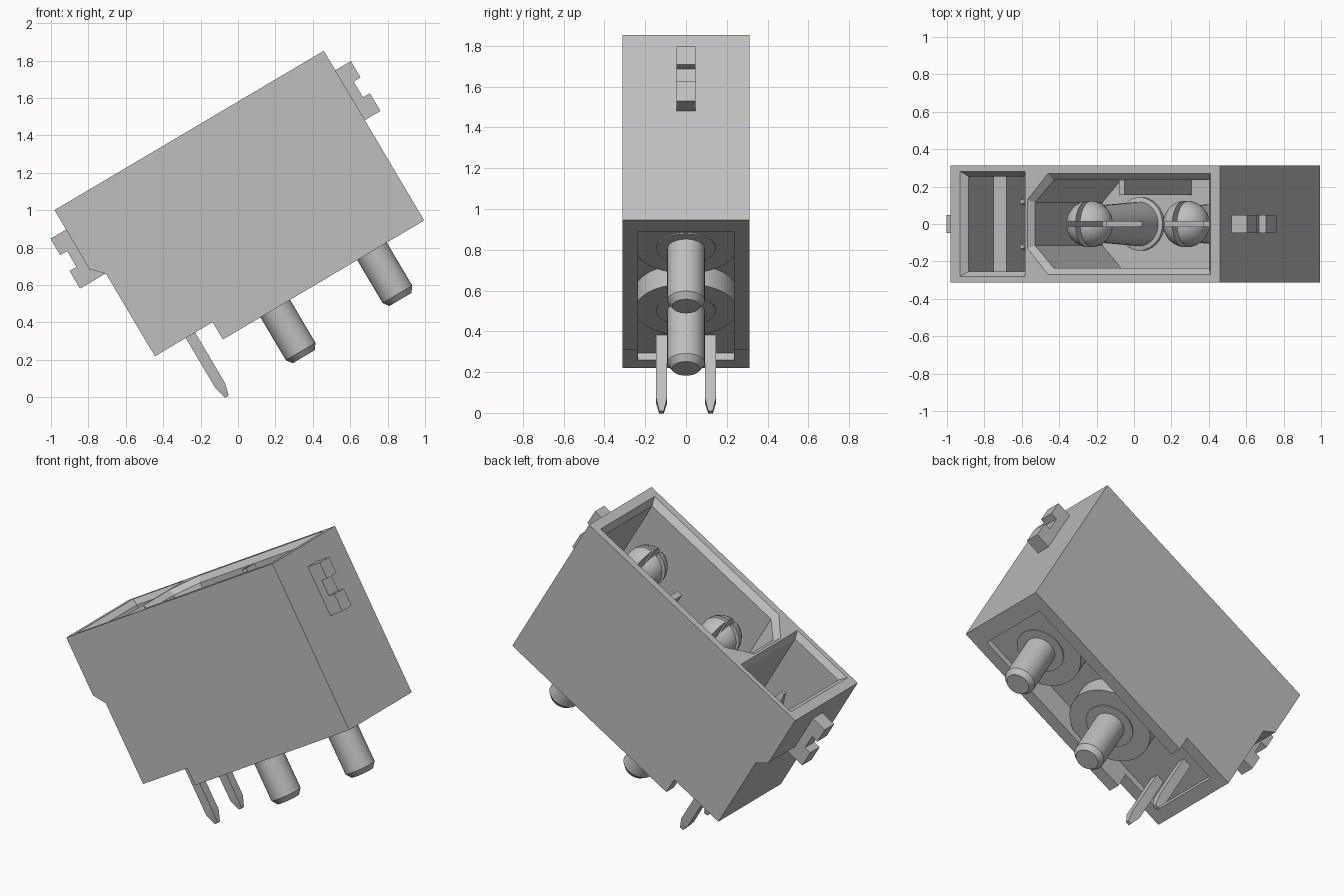
import bpy, bmesh, math
from mathutils import Matrix, Vector

cube = bpy.data.objects.get("Cube")
if cube:
    bpy.data.objects.remove(cube)

TILT = Matrix.Rotation(math.radians(-30.6), 4, 'Y')
parts = []

grey = bpy.data.materials.new("light_grey")
grey.use_nodes = True
colour = (0.52, 0.52, 0.52, 1)
grey.diffuse_color = colour
grey.node_tree.nodes["Principled BSDF"].inputs["Base Color"].default_value = colour


def loft(name, rings):
    """Closed solid through rings of equally many points."""
    bm = bmesh.new()
    loops = [[bm.verts.new(p) for p in ring] for ring in rings]
    n = len(loops[0])
    for a, b in zip(loops, loops[1:]):
        for i in range(n):
            j = (i + 1) % n
            bm.faces.new((a[i], a[j], b[j], b[i]))
    bm.faces.new(loops[0][::-1])
    bm.faces.new(loops[-1])
    bmesh.ops.recalc_face_normals(bm, faces=bm.faces)
    mesh = bpy.data.meshes.new(name)
    bm.to_mesh(mesh)
    bm.free()
    mesh.materials.append(grey)
    obj = bpy.data.objects.new(name, mesh)
    bpy.context.collection.objects.link(obj)
    parts.append(obj)
    return obj


def side_prism(name, outline, half_width):
    return loft(name, [[(u, y, v) for u, v in outline]
                       for y in (-half_width, half_width)])


def rect(u0, u1, y0, y1):
    return [(u0, y0), (u1, y0), (u1, y1), (u0, y1)]


def up_prism(name, outline, low, high):
    return loft(name, [[(u, y, v) for u, y in outline] for v in (low, high)])


def lathe(name, u, profile, sides=40):
    angles = [2 * math.pi * i / sides for i in range(sides)]
    return loft(name, [[(u + r * math.cos(t), r * math.sin(t), v) for t in angles]
                       for r, v in profile])


def cut(target, cutter, operation='DIFFERENCE'):
    mod = target.modifiers.new("cut", 'BOOLEAN')
    mod.operation, mod.solver, mod.object = operation, 'EXACT', cutter
    graph = bpy.context.evaluated_depsgraph_get()
    mesh = bpy.data.meshes.new_from_object(target.evaluated_get(graph))
    target.modifiers.clear()
    target.data = mesh
    parts.remove(cutter)
    bpy.data.objects.remove(cutter)


def cavity(name, inner, rim, floor):
    """Well with a bevelled mouth at the top."""
    return loft(name, [[(u, y, v) for u, y in outline] for outline, v in
                       ((inner, floor), (inner, 1.325), (rim, 1.362), (rim, 1.45))])


# Housing shell
TOP, BASE, STEP = 1.361, 0.307, 0.415
housing = side_prism("housing", [
    (-0.335, TOP), (1.338, TOP), (1.338, BASE), (0.088, BASE), (0.088, STEP),
    (-0.271, STEP), (-0.271, 0.927), (-0.335, 0.994)], 0.312)

# Signal well, with a ledge on its outer side
cut(housing, cavity("well", rect(-0.245, 0.105, -0.255, 0.255),
                    rect(-0.276, 0.13, -0.282, 0.282), 1.06))
cut(housing, up_prism("deep_well", rect(-0.165, 0.105, -0.255, 0.255), 0.55, 1.1))

# Power well, with two clipped corners
def power_outline(u0, u1, corner, y0, y1):
    return [(u0, -y0), (corner, -y1), (u1, -y1), (u1, y1), (corner, y1), (u0, y0)]

cut(housing, cavity("power_well", power_outline(0.17, 1.25, 0.285, 0.115, 0.235),
                    power_outline(0.142, 1.28, 0.27, 0.13, 0.27), 0.62))

# Shallow recess underneath
cut(housing, up_prism("recess", rect(-0.19, 1.23, -0.235, 0.235), 0.2, 0.455))

# Key rib on the back wall of the power well
up_prism("key_rib", rect(0.69, 0.725, 0.155, 0.25), 0.61, 1.325)

# Side latch tabs, one mirrored from the other
for name, centre, sign in (("right_latch", 0.5015, 1), ("left_latch", 0.5015, -1)):
    outline = [(0.75, 0.93), (0.933, 0.93), (0.933, 1.04), (0.89, 1.04),
               (0.89, 1.138), (0.933, 1.138), (0.933, 1.24), (0.82, 1.24)]
    side_prism(name, [(centre + sign * d, v) for d, v in outline], 0.047)

# Power pins with split ball heads, collars and underside bosses
for name, u in (("inner", 0.413), ("outer", 1.014)):
    ball = [(0.125 * math.cos(t), 1.165 + 0.125 * math.sin(t))
            for t in [math.radians(-38 + 9 * i) for i in range(14)]]
    pin = lathe(name + "_power_pin", u,
                [(0.068, 0.008), (0.092, 0.04), (0.092, 0.5), (0.118, 0.5),
                 (0.118, 0.66)] + ball + [(0.02, 1.29)])
    cut(pin, up_prism("slot", rect(u - 0.2, u + 0.2, -0.014, 0.014), 0.8, 1.4))
    cut(pin, up_prism("slot", rect(u - 0.014, u + 0.014, -0.2, 0.2), 0.8, 1.4))
    lathe(name + "_collar", u, [(0.142, 0.6), (0.142, 0.64), (0.13, 0.645)])
    boss = lathe(name + "_boss", u, [(0.25, 0.343), (0.25, 0.47)], 64)
    cut(boss, up_prism("trim", rect(u - 0.3, min(u + 0.3, 1.235), -0.238, 0.238),
                       0.3, 0.5), 'INTERSECT')
    lathe(name + "_boss_ring", u, [(0.145, 0.336), (0.145, 0.36)])
up_prism("outer_boss_fill", rect(1.014, 1.235, -0.238, 0.238), 0.343, 0.47)

# Signal pins with tapered tips at both ends
for name, y in (("front_signal_pin", -0.12), ("back_signal_pin", 0.12)):
    sections = ((0.012, 0.034), (0.029, 0.1), (0.029, 1.0), (0.012, 1.09))
    loft(name, [[(-0.05 + p, y + q, v) for p, q in rect(-h, h, -h * 0.93, h * 0.93)]
                for h, v in sections])

# Smooth round faces, keep hard edges, and tilt the whole assembly
for obj in parts:
    obj.data.shade_smooth()
    obj.data.set_sharp_from_angle(angle=math.radians(28))
    obj.matrix_world = TILT
